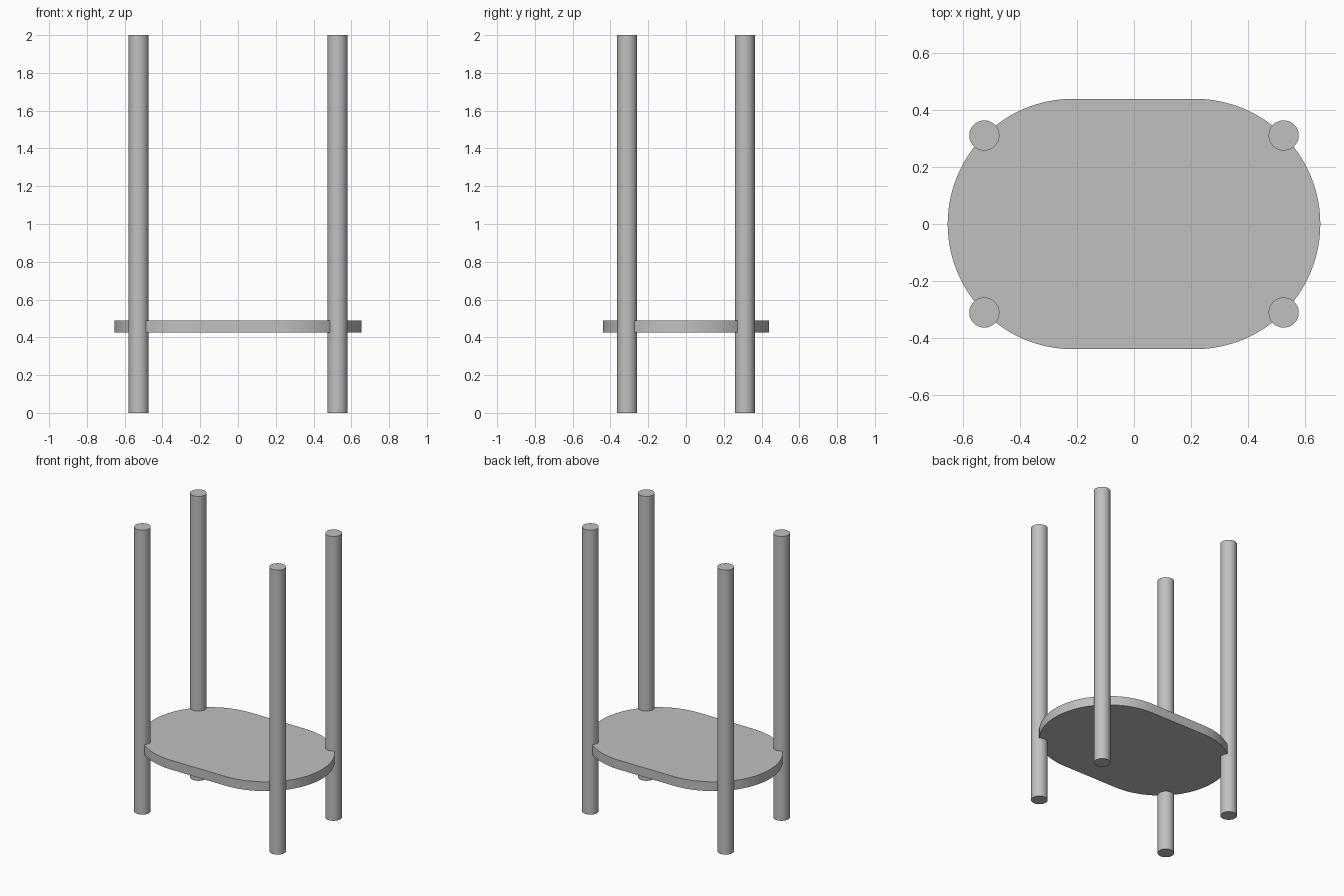
import bpy, bmesh, math

cube = bpy.data.objects.get("Cube")
if cube:
    bpy.data.objects.remove(cube, do_unlink=True)

# Main sizes
END_R, END_X = 0.44, 0.215            # rounded ends of the board
BOARD_Z, BOARD_T = 0.425, 0.065
LEG_R, LEG_H = 0.053, 2.0
LEG_X = END_X + END_R * math.sqrt(0.5)
LEG_Y = END_R * math.sqrt(0.5)

grey = bpy.data.materials.new("plain grey")
grey.use_nodes = True
colour = (0.53, 0.53, 0.53, 1)
grey.diffuse_color = colour
grey.node_tree.nodes["Principled BSDF"].inputs["Base Color"].default_value = colour


def extrude_outline(name, outline, z, height):
    """Solid prism from a flat outline, smooth round the sides."""
    bm = bmesh.new()
    face = bm.faces.new([bm.verts.new((x, y, z)) for x, y in outline])
    top = bmesh.ops.extrude_face_region(bm, geom=[face])["geom"]
    moved = [v for v in top if isinstance(v, bmesh.types.BMVert)]
    bmesh.ops.translate(bm, verts=moved, vec=(0, 0, height))
    bmesh.ops.recalc_face_normals(bm, faces=bm.faces)
    mesh = bpy.data.meshes.new(name)
    bm.to_mesh(mesh)
    bm.free()
    mesh.materials.append(grey)
    obj = bpy.data.objects.new(name, mesh)
    bpy.context.collection.objects.link(obj)
    bpy.ops.object.select_all(action="DESELECT")
    obj.select_set(True)
    bpy.context.view_layer.objects.active = obj
    bpy.ops.object.shade_smooth_by_angle(angle=math.radians(30))
    return obj


def arc(cx, cy, r, start, end, steps):
    angles = [start + (end - start) * i / steps for i in range(steps + 1)]
    return [(cx + r * math.cos(a), cy + r * math.sin(a)) for a in angles]


# Board with two half-round ends
half = math.pi / 2
outline = arc(END_X, 0, END_R, -half, half, 48) + arc(-END_X, 0, END_R, half, 3 * half, 48)
extrude_outline("board", outline, BOARD_Z, BOARD_T)

# Four round posts, centred on the board's rim
for side, sx in (("left", 1), ("right", -1)):
    for end, sy in (("front", -1), ("back", 1)):
        circle = arc(sx * LEG_X, sy * LEG_Y, LEG_R, 0, 2 * math.pi, 48)[:-1]
        extrude_outline(f"{end}_{side}_post", circle, 0, LEG_H)
